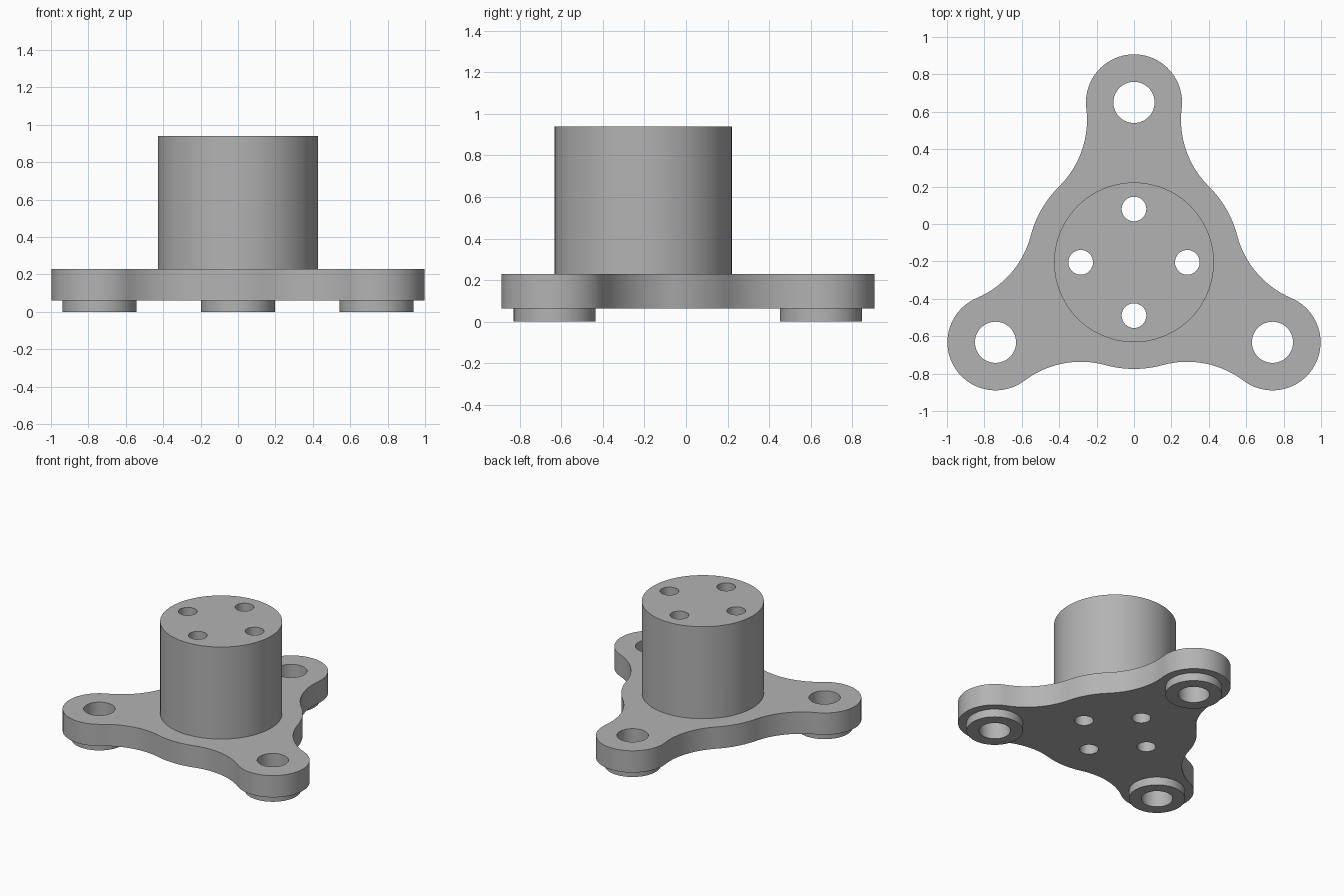
import bpy
import bmesh
from math import sin, cos, pi, atan2, radians
from mathutils import Vector

old = bpy.data.objects.get("Cube")
if old:
    bpy.data.objects.remove(old, do_unlink=True)

CENTRE = Vector((0, -0.205))
LUG_DIST, LUG_R = 0.855, 0.257
HUB_R, FILLET_R = 0.57, 0.5
FOOT_R, BOLT_R = 0.197, 0.11
POST_R, PIN_R, PIN_DIST = 0.427, 0.066, 0.285
FOOT_TOP, PLATE_TOP, HEIGHT = 0.062, 0.23, 0.94

grey = bpy.data.materials.new("machined_grey")
grey.use_nodes = True
colour = (0.45, 0.45, 0.45, 1)
grey.diffuse_color = colour
grey.node_tree.nodes["Principled BSDF"].inputs["Base Color"].default_value = colour


def polar(r, a):
    return Vector((r * cos(a), r * sin(a)))


def arc(c, r, a0, a1, n):
    """Points along an arc, without the last one."""
    return [c + polar(r, a0 + (a1 - a0) * i / n) for i in range(n)]


def prism(name, outline, z0, z1):
    """Extrude a closed outline between two heights."""
    bm = bmesh.new()
    face = bm.faces.new([bm.verts.new((p.x, p.y, z0)) for p in outline])
    top = bmesh.ops.extrude_face_region(bm, geom=[face])["geom"]
    verts = [v for v in top if isinstance(v, bmesh.types.BMVert)]
    bmesh.ops.translate(bm, verts=verts, vec=(0, 0, z1 - z0))
    bmesh.ops.recalc_face_normals(bm, faces=bm.faces)
    mesh = bpy.data.meshes.new(name)
    bm.to_mesh(mesh)
    bm.free()
    mesh.materials.append(grey)
    obj = bpy.data.objects.new(name, mesh)
    bpy.context.collection.objects.link(obj)
    return obj


def cylinder(name, c, r, z0, z1, n=64):
    return prism(name, arc(c, r, 0, 2 * pi, n), z0, z1)


def combine(body, tool, operation):
    """Apply a boolean and discard the tool."""
    mod = body.modifiers.new(operation.lower(), "BOOLEAN")
    mod.operation, mod.object, mod.solver = operation, tool, "EXACT"
    bpy.context.view_layer.objects.active = body
    bpy.ops.object.modifier_apply(modifier=mod.name)
    bpy.data.objects.remove(tool, do_unlink=True)


# Plate outline: three lugs blended into a round hub by tangent concave arcs
a, b = HUB_R + FILLET_R, LUG_R + FILLET_R
cos_t = (a * a + LUG_DIST ** 2 - b * b) / (2 * a * LUG_DIST)
t = atan2((1 - cos_t ** 2) ** 0.5, cos_t)
blend = polar(a, t)
lug_a = atan2(blend.y, blend.x - LUG_DIST)
lug_angles = [radians(d) for d in (90, 210, 330)]
outline = []
for w in lug_angles:
    lug = CENTRE + polar(LUG_DIST, w)
    before, after = CENTRE + polar(a, w - t), CENTRE + polar(a, w + t)
    outline += arc(before, FILLET_R, w - t + pi, w - lug_a + pi, 16)
    outline += arc(lug, LUG_R, w - lug_a, w + lug_a, 40)
    outline += arc(after, FILLET_R, w + lug_a + pi, w + t + pi, 16)
    outline += arc(CENTRE, HUB_R, w + t, w + 2 * pi / 3 - t, 12)
body = prism("mounting_flange", outline, FOOT_TOP, PLATE_TOP)

# Central post and round feet, sunk into the plate
inside = (FOOT_TOP + PLATE_TOP) / 2
combine(body, cylinder("post", CENTRE, POST_R, inside, HEIGHT, 96), "UNION")
for w in lug_angles:
    lug = CENTRE + polar(LUG_DIST, w)
    combine(body, cylinder("foot", lug, FOOT_R, 0, inside), "UNION")

# Bolt holes through the lugs, and four pin holes through the post
for w in lug_angles:
    lug = CENTRE + polar(LUG_DIST, w)
    combine(body, cylinder("bolt_hole", lug, BOLT_R, -0.1, 0.5, 48), "DIFFERENCE")
for i in range(4):
    pin = CENTRE + polar(PIN_DIST, i * pi / 2)
    combine(body, cylinder("pin_hole", pin, PIN_R, -0.1, 1.1, 32), "DIFFERENCE")

# Smooth round walls, crisp rims
bpy.ops.object.select_all(action="DESELECT")
body.select_set(True)
bpy.context.view_layer.objects.active = body
bpy.ops.object.shade_smooth_by_angle(angle=radians(30))
